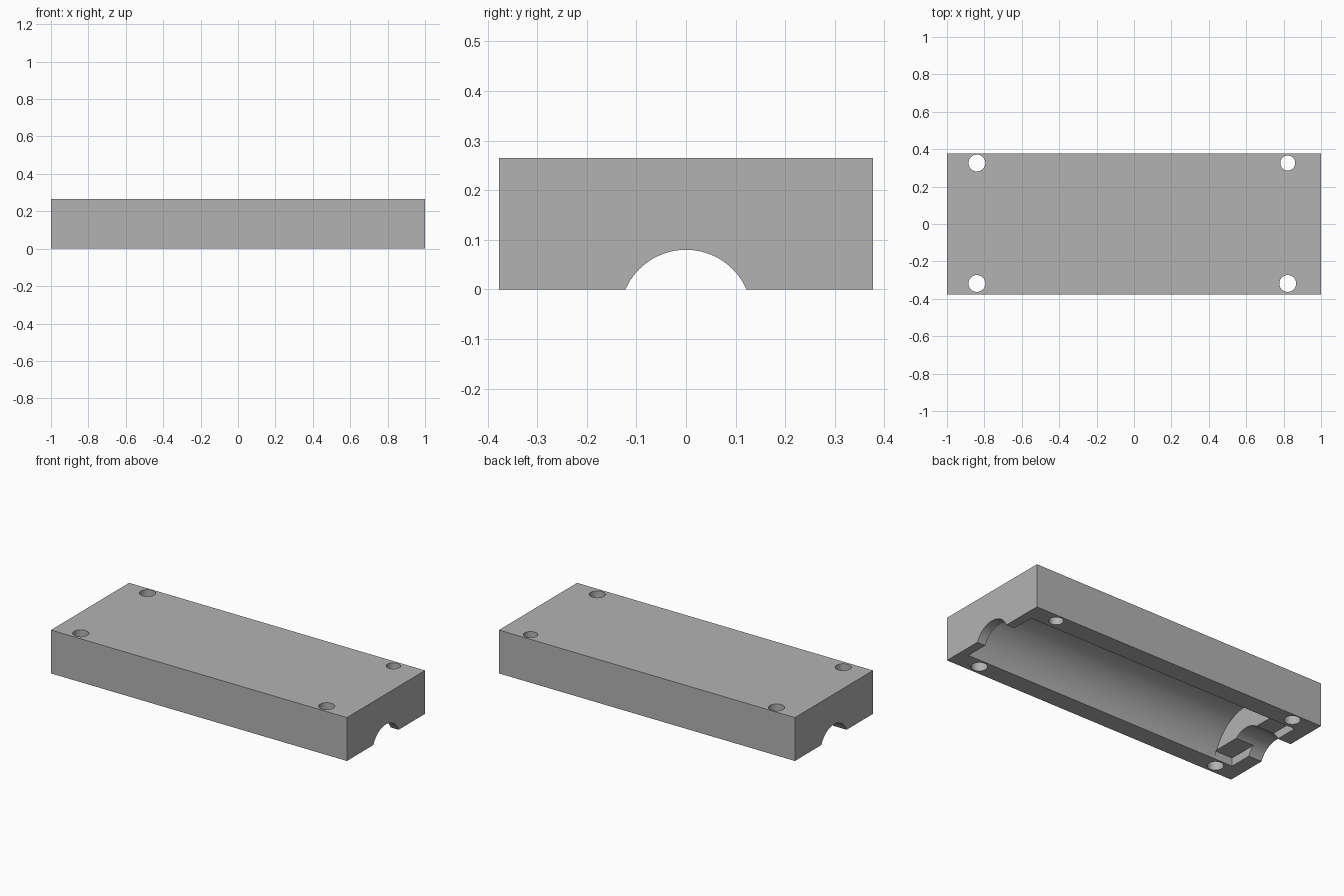
import bpy
from math import pi

cube = bpy.data.objects.get("Cube")
if cube:
    bpy.data.objects.remove(cube, do_unlink=True)

LENGTH, WIDTH, HEIGHT = 2.0, 0.754, 0.265
AXIS_Z = -0.053          # shared axis of the round cuts

grey = bpy.data.materials.new("grey")
grey.use_nodes = True
grey.diffuse_color = (0.45, 0.45, 0.45, 1)
grey.node_tree.nodes["Principled BSDF"].inputs["Base Color"].default_value = grey.diffuse_color


def box(name, x0, x1, width, z0, z1):
    bpy.ops.mesh.primitive_cube_add(size=1, location=((x0 + x1) / 2, 0, (z0 + z1) / 2))
    obj = bpy.context.object
    obj.name = name
    obj.scale = (x1 - x0, width, z1 - z0)
    bpy.ops.object.transform_apply(location=True, rotation=False, scale=True)
    return obj


def lengthwise_rod(name, radius, x0, x1):
    bpy.ops.mesh.primitive_cylinder_add(
        vertices=96, radius=radius, depth=x1 - x0,
        location=((x0 + x1) / 2, 0, AXIS_Z), rotation=(0, pi / 2, 0))
    bpy.context.object.name = name
    return bpy.context.object


def upright_rod(name, radius, x, y):
    bpy.ops.mesh.primitive_cylinder_add(vertices=48, radius=radius, depth=1, location=(x, y, 0))
    bpy.context.object.name = name
    return bpy.context.object


# Solid block
block = box("half_shell_block", -LENGTH / 2, LENGTH / 2, WIDTH, 0, HEIGHT)
block.data.materials.append(grey)

# Round cavity, end-to-end channel and shallow slot at one end
cutters = [
    lengthwise_rod("cavity_cutter", 0.267, -0.79, 0.945),
    lengthwise_rod("channel_cutter", 0.133, -1.1, 1.1),
    box("slot_cutter", -0.91, -0.788, 0.524, -0.1, 0.05),
]

# Corner screw holes, one slightly smaller
for x in (-0.84, 0.822):
    for y in (-0.318, 0.326):
        radius = 0.04 if x > 0 and y > 0 else 0.045
        cutters.append(upright_rod("screw_hole_cutter", radius, x, y))

# Cut the block
bpy.ops.object.select_all(action='DESELECT')
block.select_set(True)
bpy.context.view_layer.objects.active = block
for cutter in cutters:
    cutter.hide_render = True
    cutter.data.materials.append(grey)
    cut = block.modifiers.new(cutter.name, 'BOOLEAN')
    cut.operation = 'DIFFERENCE'
    cut.solver = 'EXACT'
    cut.object = cutter
    bpy.ops.object.modifier_apply(modifier=cut.name)
for cutter in cutters:
    bpy.data.objects.remove(cutter, do_unlink=True)

bpy.ops.object.shade_smooth_by_angle(angle=pi / 6)
